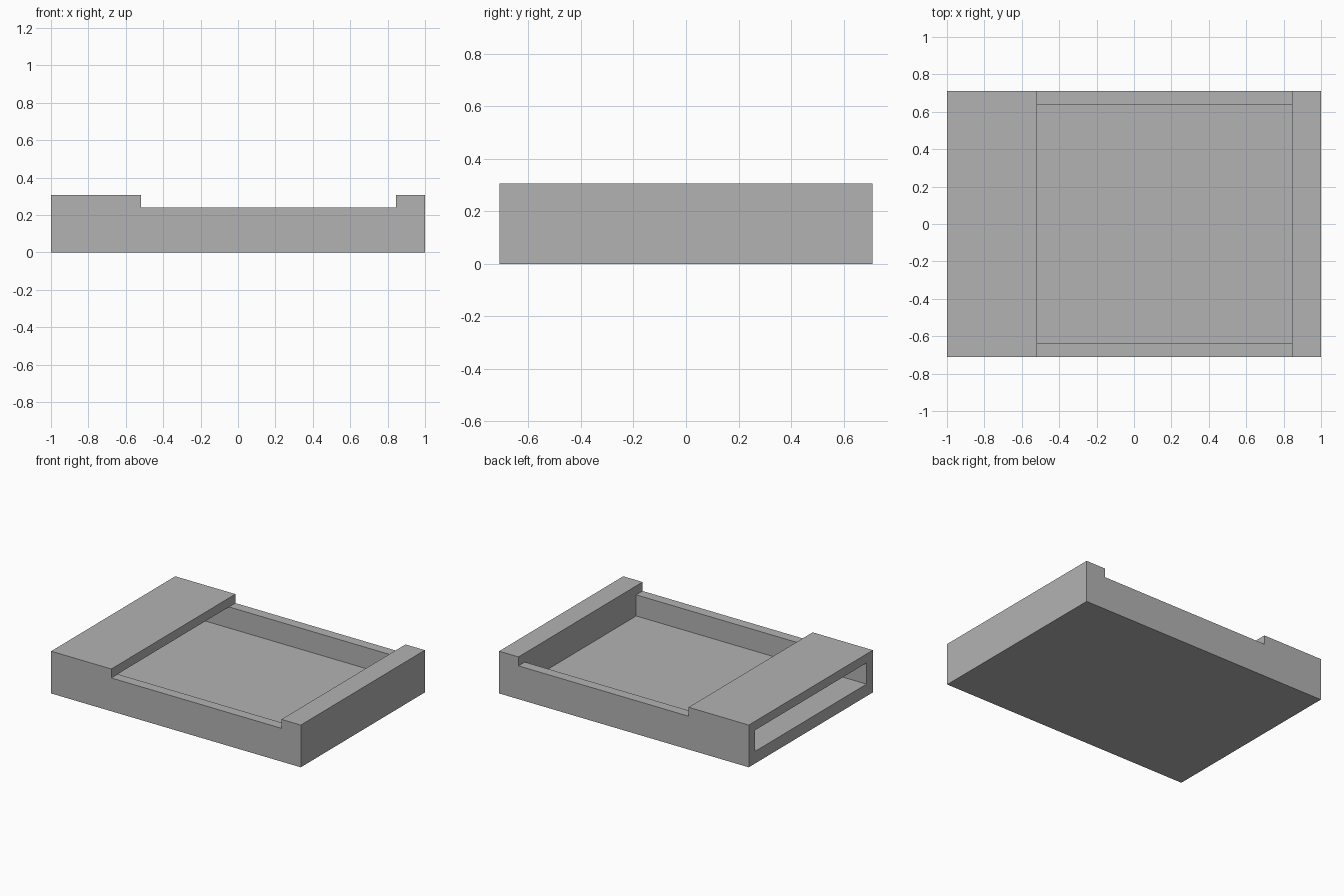
import bpy
import bmesh
from math import radians

cube = bpy.data.objects.get("Cube")
if cube:
    bpy.data.objects.remove(cube, do_unlink=True)

# Main dimensions
HALF_X, HALF_Y, TOP = 1.0, 0.71, 0.306
NOTCH_MIN, NOTCH_MAX, RIM = -0.518, 0.845, 0.241
POCKET_Y, FLOOR = 0.637, 0.088

grey = bpy.data.materials.new("plain grey")
grey.use_nodes = True
colour = (0.45, 0.45, 0.45, 1)
grey.diffuse_color = colour
grey.node_tree.nodes["Principled BSDF"].inputs["Base Color"].default_value = colour


def extrude_profile(name, profile, half_y):
    """Extrude an x-z outline along y, centred on y = 0."""
    bm = bmesh.new()
    face = bm.faces.new([bm.verts.new((x, -half_y, z)) for x, z in profile])
    new = bmesh.ops.extrude_face_region(bm, geom=[face])["geom"]
    moved = [v for v in new if isinstance(v, bmesh.types.BMVert)]
    bmesh.ops.translate(bm, verts=moved, vec=(0, 2 * half_y, 0))
    bmesh.ops.recalc_face_normals(bm, faces=bm.faces)
    mesh = bpy.data.meshes.new(name)
    bm.to_mesh(mesh)
    bm.free()
    mesh.materials.append(grey)
    obj = bpy.data.objects.new(name, mesh)
    bpy.context.collection.objects.link(obj)
    return obj


# Tray body: block with a wide notch across the top
body = extrude_profile("tray_body", [
    (-HALF_X, 0), (HALF_X, 0), (HALF_X, TOP), (NOTCH_MAX, TOP),
    (NOTCH_MAX, RIM), (NOTCH_MIN, RIM), (NOTCH_MIN, TOP), (-HALF_X, TOP),
], HALF_Y)

# Pocket: open well that runs under the wide bridge and out of the end
END = -HALF_X - 0.1
ABOVE = TOP + 0.1
cutter = extrude_profile("pocket_cutter", [
    (END, FLOOR), (NOTCH_MAX, FLOOR), (NOTCH_MAX, ABOVE),
    (NOTCH_MIN, ABOVE), (NOTCH_MIN, RIM), (END, RIM),
], POCKET_Y)
cutter.hide_render = True

cut = body.modifiers.new("pocket", "BOOLEAN")
cut.operation = "DIFFERENCE"
cut.solver = "EXACT"
cut.object = cutter

# Bake the cut and tidy flat faces
bpy.context.view_layer.update()
evaluated = body.evaluated_get(bpy.context.evaluated_depsgraph_get())
result = bpy.data.meshes.new_from_object(evaluated)
body.modifiers.clear()
body.data = result
bpy.data.objects.remove(cutter, do_unlink=True)

bm = bmesh.new()
bm.from_mesh(result)
bmesh.ops.remove_doubles(bm, verts=bm.verts, dist=0.0001)
bmesh.ops.dissolve_limit(bm, angle_limit=radians(1), verts=bm.verts, edges=bm.edges)
bm.to_mesh(result)
bm.free()
